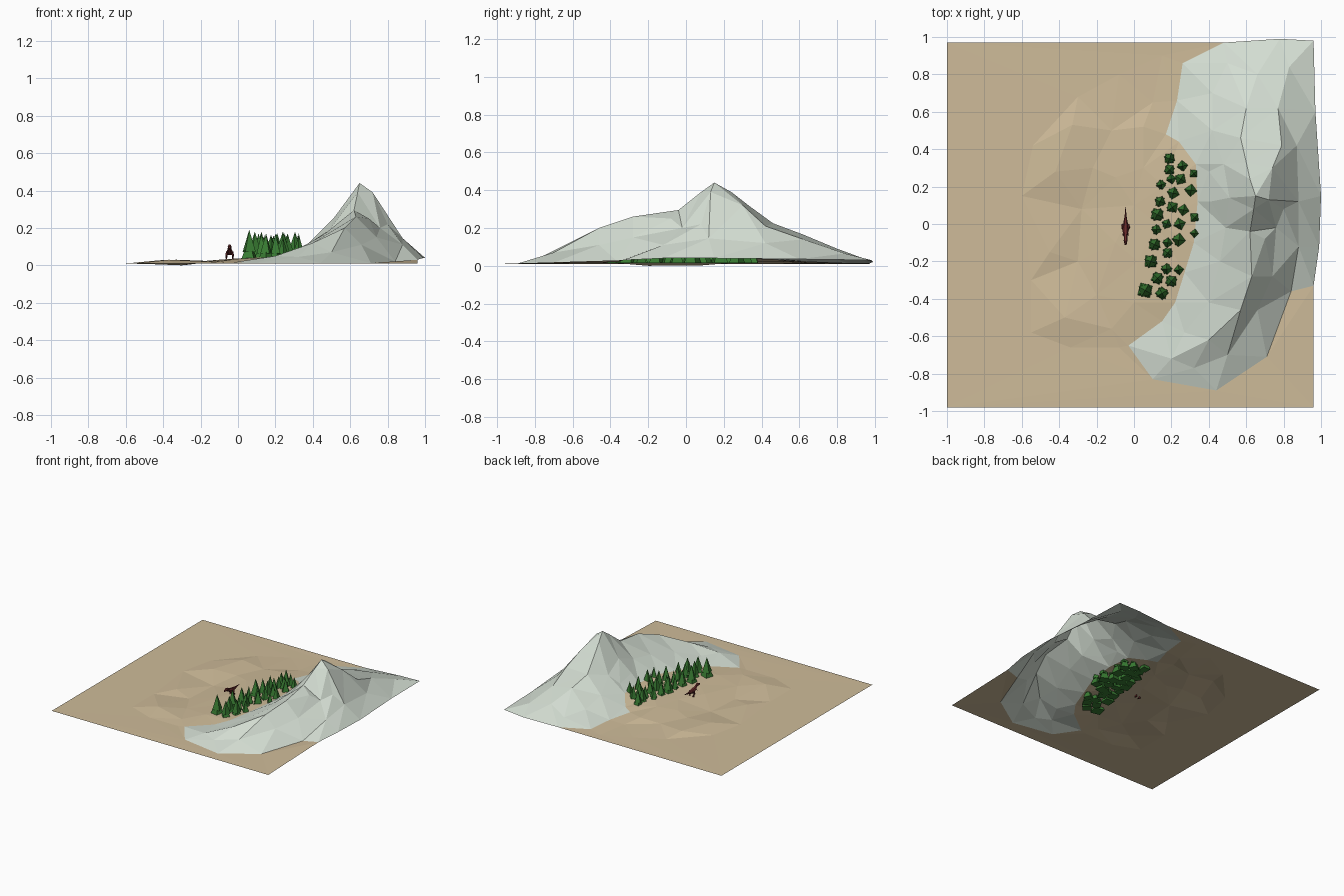
import bpy, bmesh, math, random
from mathutils import Vector, Matrix
from mathutils.geometry import delaunay_2d_cdt

random.seed(4)


def material(name, rgb):
    m = bpy.data.materials.new(name)
    m.diffuse_color = (*rgb, 1)
    return m


SAND = material("sand", (0.62, 0.50, 0.32))
ROCK = material("pale_rock", (0.66, 0.73, 0.65))
GREEN = material("pine_green", (0.04, 0.20, 0.032))
HIDE = material("dark_red_brown", (0.14, 0.024, 0.024))


def finish(name, bm, *mats):
    mesh = bpy.data.meshes.new(name)
    bm.to_mesh(mesh)
    bm.free()
    for m in mats:
        mesh.materials.append(m)
    ob = bpy.data.objects.new(name, mesh)
    bpy.context.collection.objects.link(ob)
    return ob


def inside(x, y, poly):
    hit = False
    for a, b in zip(poly, poly[1:] + poly[:1]):
        if (a[1] > y) != (b[1] > y) and x < a[0] + (y - a[1]) / (b[1] - a[1]) * (b[0] - a[0]):
            hit = not hit
    return hit


# Terrain contours (x, y, height): the foot of the mountain, counter-clockwise
foot = [(.96, -.33, .03), (.99, -.12, .04), (1, .15, .04), (.97, .6, .035), (.96, .98, .03),
        (.78, .99, .02), (.48, .97, .012), (.26, .86, .012), (.23, .66, .02), (.17, .48, .03),
        (.24, .44, .04), (.33, .32, .08), (.34, .12, .085), (.32, -.1, .08), (.27, -.26, .06),
        (.22, -.42, .045), (.15, -.52, .03), (-.03, -.65, .015), (.1, -.83, .012),
        (.44, -.89, .012), (.71, -.71, .012), (.84, -.36, .02)]
# crest line, south to north
crest = [(.2, -.72, .05), (.4, -.62, .12), (.57, -.46, .2), (.63, -.28, .26), (.62, -.04, .295),
         (.64, .08, .39), (.65, .15, .44), (.62, .24, .39), (.6, .33, .32), (.57, .46, .225),
         (.6, .62, .165), (.66, .8, .09)]
# valley-side slope
inner = [(.27, -.58, .06), (.4, -.42, .12), (.46, -.2, .165), (.49, -.02, .19), (.51, .14, .25),
         (.48, .32, .19), (.42, .5, .11), (.42, .7, .07), (.5, .86, .045)]
# outer slope
outer = [(.32, -.77, .045), (.5, -.7, .07), (.66, -.46, .11), (.74, -.28, .15), (.76, -.02, .2),
         (.72, .13, .39), (.74, .3, .32), (.79, .42, .21), (.77, .62, .14), (.83, .84, .065)]
spurs = [(.88, .12, .145), (.8, .08, .22), (.88, -.12, .11), (.87, .42, .12), (.7, -.08, .25),
         (.41, .12, .15), (.4, .28, .125)]
# low dunes of the plain
dunes = [(-.55, -.58, .01), (-.34, -.66, .01), (-.37, -.5, .03), (-.12, -.56, .018), (-.08, -.66, .01),
         (-.6, .15, .01), (-.54, .42, .01), (-.3, .68, .012), (-.08, .8, .012), (.15, .9, .011),
         (-.12, .5, .022), (.05, .52, .035), (-.33, .53, .03), (-.42, .28, .027), (-.22, .3, .02),
         (-.28, .08, .002), (-.3, -.2, 0), (-.2, -.38, .015), (-.45, -.15, .018), (-.55, -.3, .01),
         (0, -.42, .035), (.02, -.2, .038), (-.1, -.1, .03), (0, .1, .036), (-.1, .25, .03),
         (.05, .3, .04), (.12, 0, .045), (.15, -.3, .045), (.16, .2, .05), (.1, .65, .015)]
corners = [(-1, .97, .01), (-1, -.98, .01), (.96, -.98, .01)]

points, edges = [], []


def add_line(line, linked=True):
    start = len(points)
    points.extend(line)
    if linked:
        edges.extend((i, i + 1) for i in range(start, len(points) - 1))


add_line(foot)
edges.append((len(foot) - 1, 0))
c0 = len(points)
add_line(corners)
edges.extend([(c0 + 2, 0), (6, c0)])
add_line(crest)
add_line(inner)
add_line(outer)
add_line(spurs, False)
add_line(dunes, False)
border = foot[:7] + corners

# One open faceted sheet: plain and mountain
flat, _, tris, source, _, _ = delaunay_2d_cdt([Vector(p[:2]) for p in points], edges, [], 0, 1e-5)
bm = bmesh.new()
verts = [bm.verts.new((v.x, v.y, points[s[0]][2] if s else .01)) for v, s in zip(flat, source)]
for t in tris:
    cx, cy = (sum(flat[i][k] for i in t) / 3 for k in (0, 1))
    if inside(cx, cy, border):
        f = bm.faces.new([verts[i] for i in t])
        f.material_index = int(inside(cx, cy, foot))
        f.normal_update()
        if f.normal.z < 0:
            f.normal_flip()
finish("plain_and_mountain", bm, SAND, ROCK)

# Pine grove (x, y, size): four-sided two-tier cones that root below the slope
grove = [(.19, .35, 3), (.19, .29, 3), (.26, .31, 3), (.25, .24, 4), (.32, .27, 3), (.2, .24, 2),
         (.145, .21, 2), (.305, .18, 5), (.21, .165, 4), (.14, .12, 3), (.205, .09, 4),
         (.265, .075, 4), (.125, .05, 5), (.325, .035, 4), (.175, 0, 2), (.245, 0, 4),
         (.12, -.03, 2), (.325, -.05, 3), (.24, -.085, 5), (.11, -.11, 4), (.18, -.1, 2),
         (.18, -.155, 3), (.09, -.2, 5), (.175, -.24, 3), (.24, -.245, 2), (.125, -.29, 4),
         (.2, -.305, 4), (.06, -.355, 6), (.15, -.37, 4)]
bm = bmesh.new()
for x, y, s in grove:
    r, h = .03 + .0045 * s, .115 + .01 * s
    turn = random.uniform(0, math.pi)
    for z0, z1, rad, twist in ((0, .75, 1, 0), (.32, 1, .72, .5)):
        place = (Matrix.Translation((x, y, .015 + h * (z0 + z1) / 2))
                 @ Matrix.Rotation(turn + twist, 4, 'Z'))
        bmesh.ops.create_cone(bm, cap_ends=True, segments=4, radius1=r * rad, radius2=0,
                              depth=h * (z1 - z0), matrix=place)
finish("pine_grove", bm, GREEN)


def loft(bm, sections, n=6, axis='y'):
    """Tube through (x, y, z, half_width, half_depth) sections."""
    rings = []
    for x, y, z, a, b in sections:
        ring = []
        for i in range(n):
            c, s = math.cos(math.tau * i / n) * a, math.sin(math.tau * i / n) * b
            ring.append(bm.verts.new((x + c, y, z + s) if axis == 'y' else (x + c, y + s, z)))
        rings.append(ring)
    for p, q in zip(rings, rings[1:]):
        for i in range(n):
            bm.faces.new((p[i], p[(i + 1) % n], q[(i + 1) % n], q[i]))
    bm.faces.new(rings[0])
    bm.faces.new(rings[-1])


# Two-legged reptile: body with head and tail, then legs and arms
X = -.045
bm = bmesh.new()
loft(bm, [(X, .09, .078, .001, .001), (X, .045, .074, .005, .006), (X, .005, .07, .012, .014),
          (X, -.03, .071, .018, .019), (X, -.055, .082, .012, .014), (X, -.07, .096, .009, .012),
          (X, -.09, .1, .01, .012), (X, -.112, .095, .005, .006)])
for side in (-1, 1):
    loft(bm, [(X + side * .014, -.012, .075, .007, .013), (X + side * .017, -.02, .052, .006, .008),
              (X + side * .017, -.004, .038, .004, .005), (X + side * .017, -.014, .027, .006, .013),
              (X + side * .017, -.016, .022, .007, .014)], 5, 'z')
    loft(bm, [(X + side * .012, -.05, .076, .003, .004), (X + side * .014, -.06, .064, .002, .002)], 4, 'z')
bmesh.ops.recalc_face_normals(bm, faces=bm.faces)
finish("reptile", bm, HIDE)
